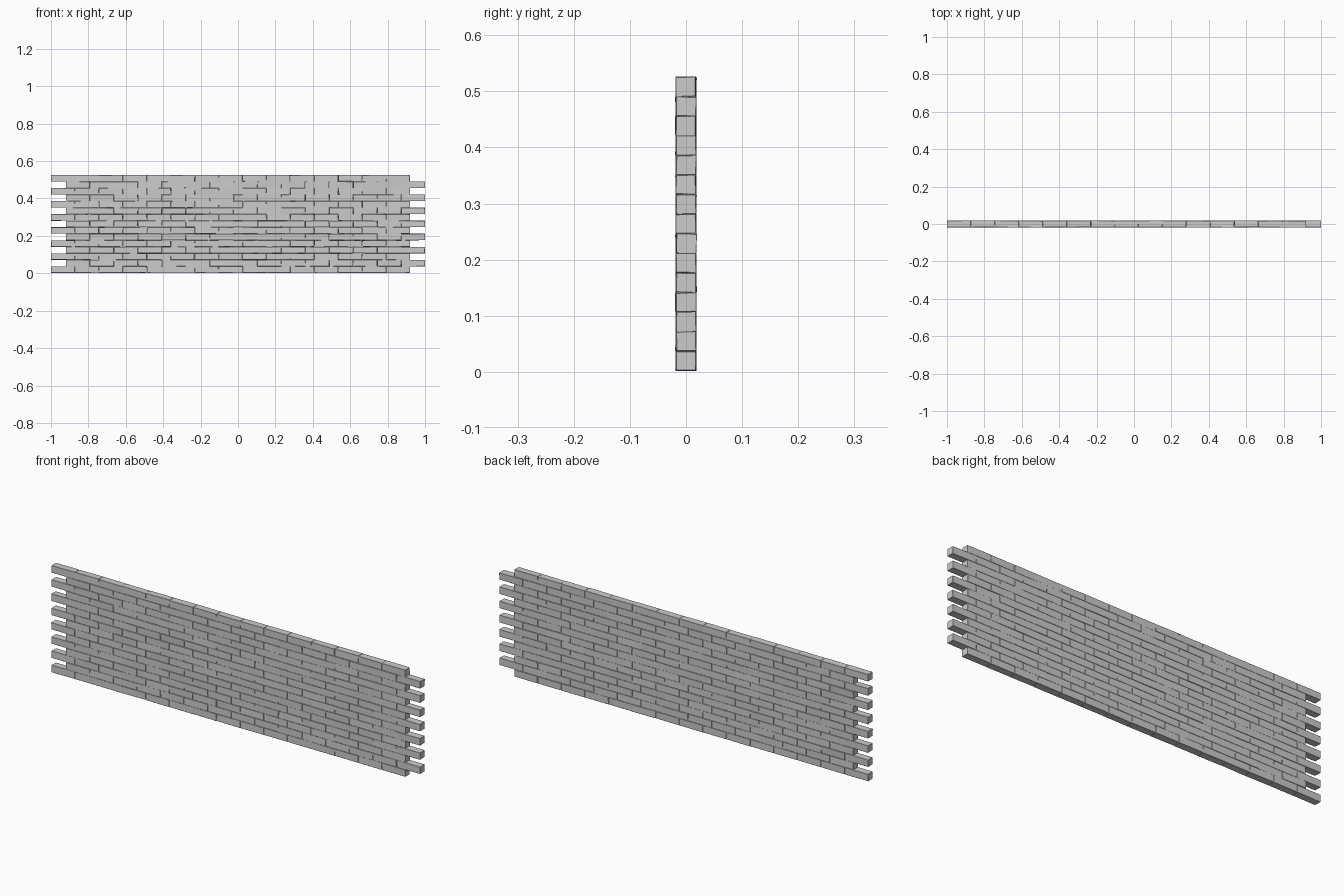
import bpy, bmesh, random
from mathutils import Matrix, Vector

if "Cube" in bpy.data.objects:
    bpy.data.objects.remove(bpy.data.objects["Cube"])

random.seed(7)
ROWS, COLS = 15, 15
PITCH_X, PITCH_Z = 0.128, 0.0349
LENGTH, DEPTH, HEIGHT = 0.1275, 0.0355, 0.0346
PROUD = {(12, 5): -0.0015}          # one brick pushed out of the front face


def jitter(amount):
    return random.uniform(-amount, amount)


def add_brick(bm, centre, limits):
    """Slightly uneven brick with a small worn chamfer."""
    brick = bmesh.new()
    bmesh.ops.create_cube(brick, size=1)
    tilt = Matrix.Rotation(jitter(0.02), 3, 'X') @ Matrix.Rotation(jitter(0.005), 3, 'Z')
    for v in brick.verts:
        p = Vector((v.co.x * LENGTH, v.co.y * DEPTH, v.co.z * HEIGHT))
        p += Vector((jitter(0.001), jitter(0.0008), jitter(0.0007)))
        v.co = tilt @ p + centre
        v.co.x = min(max(v.co.x, limits[0]), limits[1])
        v.co.z = max(v.co.z, 0.0)
    bmesh.ops.bevel(brick, geom=brick.edges[:], offset=0.0007, segments=1, affect='EDGES')
    temp = bpy.data.meshes.new("temp")
    brick.to_mesh(temp)
    brick.free()
    bm.from_mesh(temp)
    bpy.data.meshes.remove(temp)


# Courses of bricks, every second one shifted to leave toothed wall ends
for row in range(ROWS):
    start = -1.0 if row % 2 == 0 else -0.92
    bm = bmesh.new()
    for col in range(COLS):
        centre = Vector((start + (col + 0.5) * PITCH_X,
                         jitter(0.0006) + PROUD.get((row, col), 0),
                         0.002 + (row + 0.5) * PITCH_Z))
        add_brick(bm, centre, (-1.0, 1.0))
    mesh = bpy.data.meshes.new(f"brick_course_{row + 1:02d}")
    bm.to_mesh(mesh)
    bm.free()
    bpy.context.collection.objects.link(bpy.data.objects.new(mesh.name, mesh))
